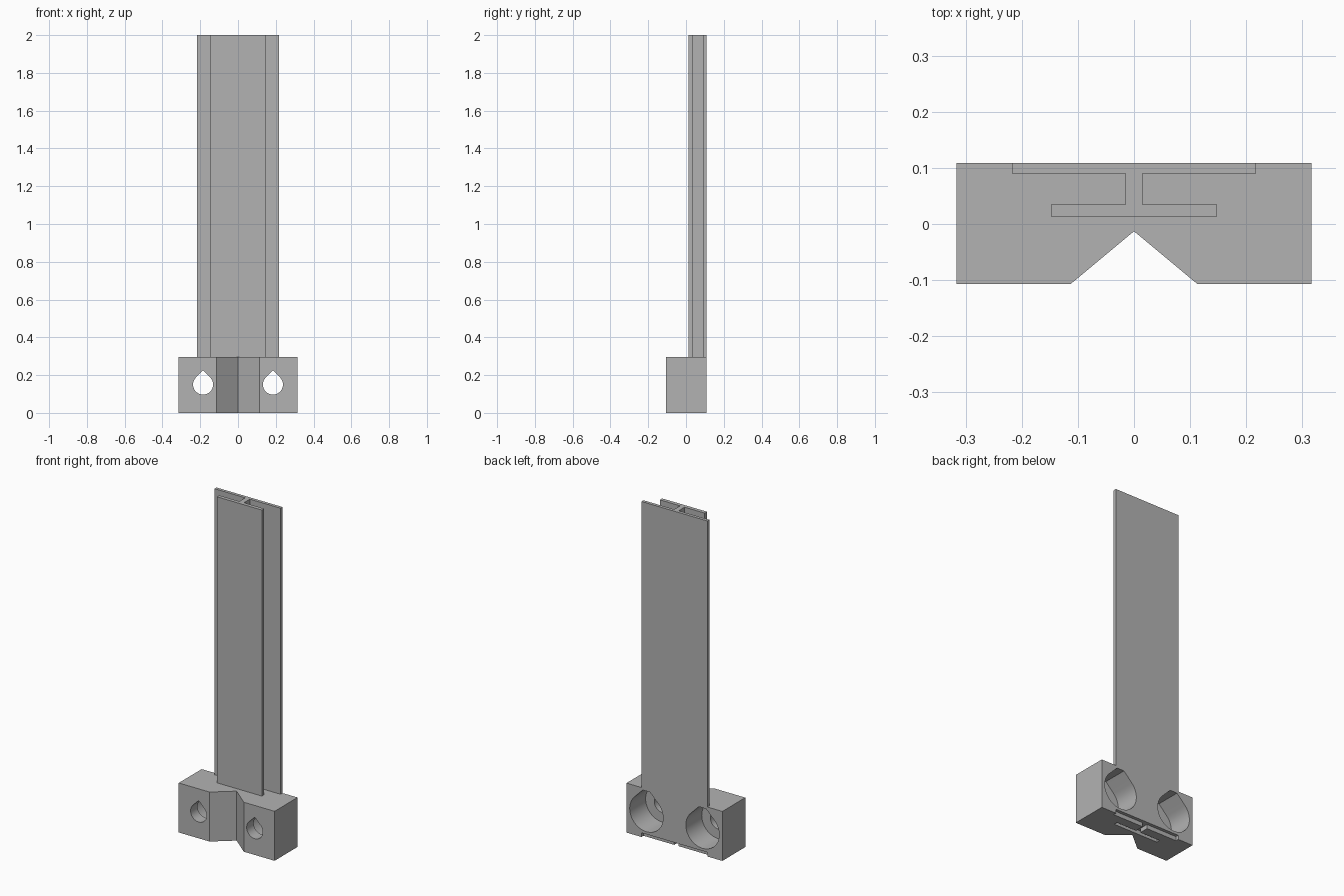
import bpy
import bmesh
from math import sin, cos, pi, sqrt

if "Cube" in bpy.data.objects:
    bpy.data.objects.remove(bpy.data.objects["Cube"], do_unlink=True)

grey = bpy.data.materials.new("plain_grey")
grey.use_nodes = True
COLOUR = (0.45, 0.45, 0.45, 1)
grey.diffuse_color = COLOUR
for node in grey.node_tree.nodes:
    if node.type == "BSDF_PRINCIPLED":
        node.inputs["Base Color"].default_value = COLOUR

BLOCK_TOP, BACK, FRONT = 0.295, 0.109, -0.107
HOLE_X, HOLE_Z = 0.185, 0.15


def prism(name, profile, start, end, axis="Z"):
    """Extrude a closed 2D profile along Z (points x, y) or Y (points x, z)."""
    bm = bmesh.new()

    def ring(level):
        return [bm.verts.new((u, v, level) if axis == "Z" else (u, level, v))
                for u, v in profile]

    low, high = ring(start), ring(end)
    count = len(profile)
    bm.faces.new(low)
    bm.faces.new(high)
    for i in range(count):
        j = (i + 1) % count
        bm.faces.new((low[i], low[j], high[j], high[i]))
    bmesh.ops.recalc_face_normals(bm, faces=bm.faces)
    mesh = bpy.data.meshes.new(name)
    bm.to_mesh(mesh)
    bm.free()
    mesh.materials.append(grey)
    obj = bpy.data.objects.new(name, mesh)
    bpy.context.collection.objects.link(obj)
    return obj


def mirrored(half):
    """Complete a right-hand half profile across x = 0."""
    return half + [(-x, y) for x, y in reversed(half) if x > 0]


def beam_profile(back):
    return mirrored([(0.148, 0.013), (0.148, 0.035), (0.015, 0.035),
                     (0.015, 0.09), (0.2175, 0.09), (0.2175, back)])


def teardrop(cx, radius, flat=None):
    """Circle with a 45 degree roof, pointed or cut off at height flat."""
    steps = 40
    points = []
    for i in range(steps + 1):
        a = 0.75 * pi + 1.5 * pi * i / steps
        points.append((cx + radius * cos(a), HOLE_Z + radius * sin(a)))
    tip = radius * sqrt(2)
    if flat is None:
        points.append((cx, HOLE_Z + tip))
    else:
        points += [(cx + tip - flat, HOLE_Z + flat),
                   (cx - tip + flat, HOLE_Z + flat)]
    return points


def cut(target, cutter):
    cutter.hide_render = True
    mod = target.modifiers.new("cut", "BOOLEAN")
    mod.operation = "DIFFERENCE"
    mod.solver = "EXACT"
    mod.object = cutter
    bpy.context.view_layer.objects.active = target
    bpy.ops.object.modifier_apply(modifier=mod.name)
    bpy.data.objects.remove(cutter, do_unlink=True)


# Mounting block with a V notch down the front
block = prism("mounting_block",
              mirrored([(0, -0.013), (0.113, FRONT), (0.316, FRONT), (0.316, BACK)]),
              0, BLOCK_TOP)

# Screw holes with wide counterbores from the back
for side in (-1, 1):
    cut(block, prism("counterbore", teardrop(side * HOLE_X, 0.11, 0.132),
                     BACK - 0.15, BACK + 0.1, "Y"))
    cut(block, prism("screw_hole", teardrop(side * HOLE_X, 0.053),
                     FRONT - 0.1, BACK, "Y"))

# Shallow socket of the same section underneath
cut(block, prism("socket", beam_profile(BACK + 0.05), -0.1, 0.025))

# Tall rail with two unequal flanges and a narrow web
rail = prism("flanged_rail", beam_profile(BACK), BLOCK_TOP, 2)

for obj in (block, rail):
    bpy.ops.object.select_all(action="DESELECT")
    obj.select_set(True)
    bpy.context.view_layer.objects.active = obj
    bpy.ops.object.shade_smooth_by_angle(angle=pi / 6)
